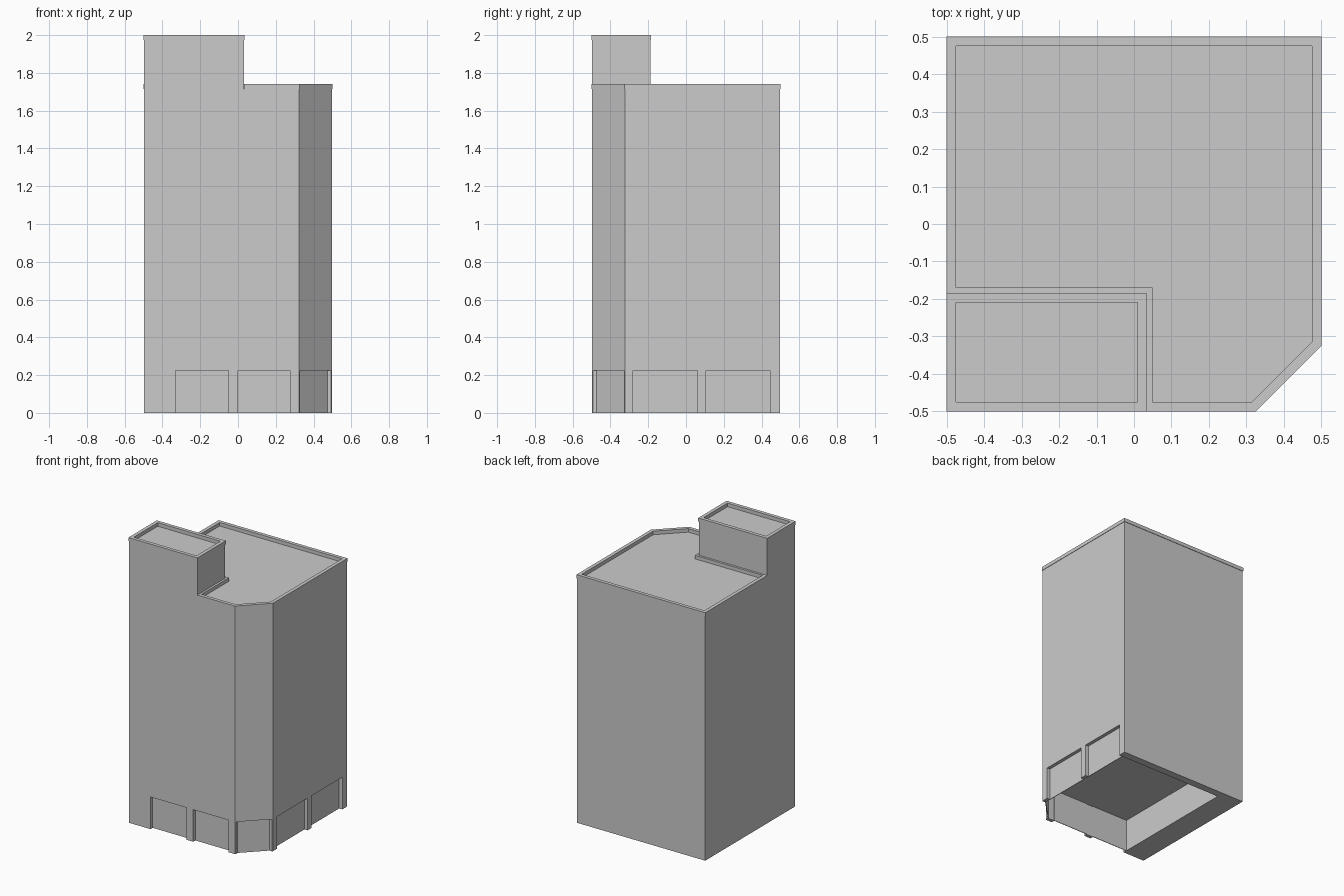
import bpy, bmesh
from mathutils import Vector

if "Cube" in bpy.data.objects:
    bpy.data.objects.remove(bpy.data.objects["Cube"])

ROOF, TOP, TRIM, DOOR = 1.74, 2.0, 0.025, 0.225


def make(name, verts, faces):
    bm = bmesh.new()
    vs = [bm.verts.new(v) for v in verts]
    for f in faces:
        bm.faces.new([vs[i] for i in f])
    bmesh.ops.recalc_face_normals(bm, faces=bm.faces)
    mesh = bpy.data.meshes.new(name)
    bm.to_mesh(mesh)
    bm.free()
    ob = bpy.data.objects.new(name, mesh)
    bpy.context.collection.objects.link(ob)
    return ob


def prism(name, pts, z0, z1):
    n = len(pts)
    verts = [(x, y, z) for z in (z0, z1) for x, y in pts]
    sides = [(i, (i + 1) % n, (i + 1) % n + n, i + n) for i in range(n)]
    return make(name, verts, sides + [tuple(range(n)), tuple(range(n, 2 * n))])


def ring(name, outer, inner, z0, z1):
    n = len(outer)
    verts = [(x, y, z) for z in (z0, z1) for loop in (outer, inner) for x, y in loop]
    faces = []
    for i in range(n):
        j = (i + 1) % n
        for a, b in ((0, n), (n, 3 * n), (3 * n, 2 * n), (2 * n, 0)):
            faces.append((a + i, a + j, b + j, b + i))
    return make(name, verts, faces)


def rect(x0, y0, x1, y1):
    return [(x0, y0), (x1, y0), (x1, y1), (x0, y1)]


# Main block with one chamfered corner
B = 0.497
body = prism("building_body",
             [(-B, -B), (0.324, -B), (B, -0.324), (B, B), (-B, B)], 0, ROOF - TRIM)

# Ground floor hollow with its shopfront openings, cut as one plan outline
R, OUT = 0.473, 0.6
front = [(-0.33, -0.05), (0.0, 0.275)]
side = [(-0.28, 0.06), (0.105, 0.445)]
c = 0.328
plan = []
for a, b in front:
    plan += [(a, -R), (a, -OUT), (b, -OUT), (b, -R)]
plan += [(c, -R), (c, -OUT), (OUT, -OUT), (OUT, -c), (R, -c)]
for a, b in side:
    plan += [(R, a), (OUT, a), (OUT, b), (R, b)]
# the hollow's last corners share edges with the outer openings
plan.append((-0.33, 0.445))
cutter = prism("hollow_cutter", plan, -0.1, DOOR)
cutter.hide_render = True
mod = body.modifiers.new("hollow", 'BOOLEAN')
mod.operation, mod.solver, mod.object = 'DIFFERENCE', 'EXACT', cutter
bpy.context.view_layer.objects.active = body
bpy.ops.object.modifier_apply(modifier=mod.name)
bpy.data.objects.remove(cutter)

# Recessed shopfront panels
spans = [((a, -R), (b, -R)) for a, b in front]
spans += [((c, -R), (R, -c))]
spans += [((R, a), (R, b)) for a, b in side]
for k, (p, q) in enumerate(spans):
    p, q = Vector(p), Vector(q)
    d = (q - p).normalized()
    n = Vector((-d.y, d.x)) * 0.004
    prism(f"shopfront_panel_{k + 1}", [p, q, q + n, p + n], 0, DOOR)

# Stair tower on the front left corner
prism("stair_tower", rect(-B, -B, 0.032, -0.188), ROOF - TRIM, TOP - TRIM)
ring("tower_parapet", rect(-0.5, -0.5, 0.035, -0.185),
     rect(-0.475, -0.475, 0.01, -0.21), TOP - TRIM, TOP)

# Main roof parapet, running around the tower
ring("roof_parapet",
     [(-0.5, 0.5), (0.5, 0.5), (0.5, -0.325), (0.325, -0.5),
      (0.035, -0.5), (0.035, -0.185), (-0.5, -0.185)],
     [(-0.475, 0.475), (0.475, 0.475), (0.475, -0.314), (0.314, -0.475),
      (0.05, -0.475), (0.05, -0.17), (-0.475, -0.17)], ROOF - TRIM, ROOF)
